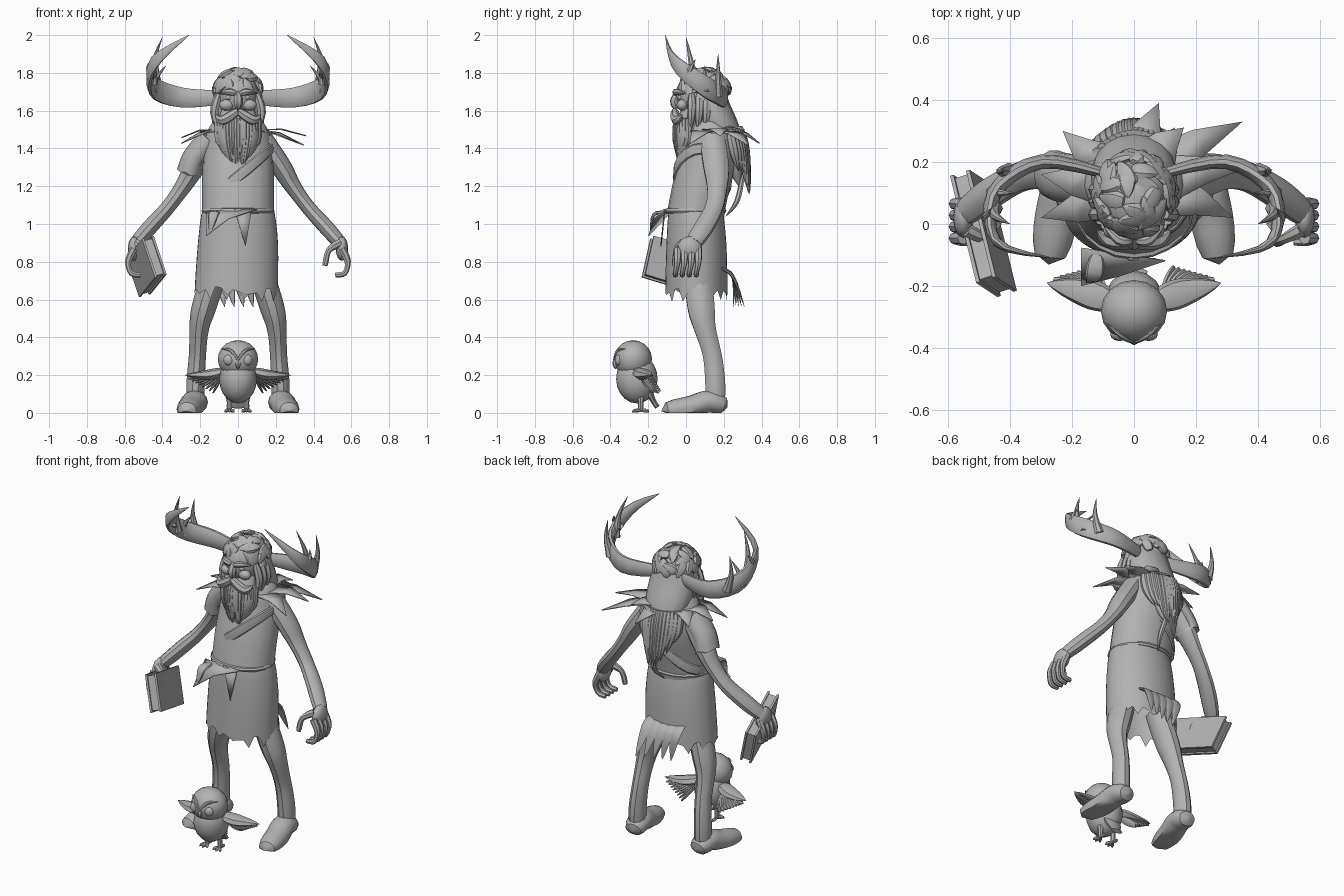
import bpy, bmesh, math, random
from mathutils import Vector, Matrix

random.seed(4)
default_cube = bpy.data.objects.get("Cube")
if default_cube:
    bpy.data.objects.remove(default_cube, do_unlink=True)

grey = bpy.data.materials.new("clay grey")
grey.use_nodes = True
grey.diffuse_color = (.45, .45, .45, 1)
grey.node_tree.nodes["Principled BSDF"].inputs["Base Color"].default_value = grey.diffuse_color

SIDES = (("left", 1), ("right", -1))
ACROSS, BACKWARD, UPWARD = Vector((1, 0, 0)), Vector((0, 1, 0)), Vector((0, 0, 1))


# Thickness rules along a part, from its start (t = 0) to its end (t = 1)
def even(t):
    return 1


def point(t):
    return 1 - t


def leaf(t):
    return math.sin(math.pi * (t * .8 + .2))


def swell(t):
    return math.sin(math.pi * (t * .7 + .15))


def blunt(t):
    return math.sqrt(1 - (t * 2 - 1) ** 4)


def limb(t):
    return 1 - t * .4 + math.sin(t * 9) * .08


def shoulders(t):
    return math.sqrt(1 - .85 * t ** 6)


def flare(t):
    return 1 - .15 * t * t


def finish(name, bm, sharp=38):
    bmesh.ops.recalc_face_normals(bm, faces=bm.faces[:])
    mesh = bpy.data.meshes.new(name)
    bm.to_mesh(mesh)
    bm.free()
    mesh.materials.append(grey)
    obj = bpy.data.objects.new(name, mesh)
    bpy.context.collection.objects.link(obj)
    bpy.ops.object.select_all(action="DESELECT")
    obj.select_set(True)
    bpy.context.view_layer.objects.active = obj
    bpy.ops.object.shade_smooth_by_angle(angle=math.radians(sharp))
    return obj


def smooth_path(points, steps):
    """Catmull-Rom curve through the points."""
    pts = [Vector(p) for p in points]
    pts = [pts[0], *pts, pts[-1]]
    curve = []
    for a, b, c, d in zip(pts, pts[1:], pts[2:], pts[3:]):
        for k in range(steps):
            t = k / steps
            curve.append(b + (c - a) * t / 2 + (a - b * 2.5 + c * 2 - d / 2) * t ** 2
                         + (b * 3 - a - c * 3 + d) / 2 * t ** 3)
    return curve + [pts[-1]]


def tube(name, points, width, depth=None, shape=leaf, sides=7, mirror=1,
         up=BACKWARD, steps=4, cap=True, ragged=0):
    """Elliptical section swept along a path, thinned by a thickness rule."""
    bm, rings, path = bmesh.new(), [], smooth_path(points, steps)
    last = len(path) - 1
    for i, centre in enumerate(path):
        tangent = (path[min(i + 1, last)] - path[max(i - 1, 0)]).normalized()
        u = tangent.cross(up).normalized()
        v = tangent.cross(u)
        scale = max(shape(i / last), .02)
        ring = []
        for k in range(sides):
            angle = math.tau * k / sides
            co = centre + (u * math.cos(angle) * width + v * math.sin(angle) * (depth or width)) * scale
            if ragged and i == 0:
                co.z += ragged * (random.random() if k % 3 else -random.random())
            ring.append(bm.verts.new((co.x * mirror, co.y, max(co.z, 0))))
        rings.append(ring)
    for low, high in zip(rings, rings[1:]):
        for k in range(sides):
            n = (k + 1) % sides
            bm.faces.new((low[k], low[n], high[n], high[k]))
    if cap:
        bm.faces.new(rings[0])
        bm.faces.new(rings[-1])
    return finish(name, bm)


def blob(name, centre, radii, segments=12):
    bm = bmesh.new()
    matrix = Matrix.Translation(centre) @ Matrix.Diagonal((*radii, 1))
    bmesh.ops.create_uvsphere(bm, u_segments=segments, v_segments=segments // 2 + 2, radius=1, matrix=matrix)
    finish(name, bm, sharp=60)


def sheet(name, *corners):
    """Thin pointed scrap of cloth."""
    bm = bmesh.new()
    bm.faces.new([bm.verts.new(c) for c in corners])
    finish(name, bm).modifiers.new("thickness", "SOLIDIFY").thickness = .006


# Tunic, skirt, waist roll and diagonal strap
tube("tunic", [(0, .05, 1.05), (0, .08, 1.2), (0, .13, 1.4), (0, .11, 1.57)],
     width=.19, depth=.15, shape=shoulders, sides=20)
tube("skirt", [(-.01, .055, .63), (0, .055, .9), (0, .05, 1.08)],
     width=.22, depth=.165, shape=flare, sides=42, cap=False, ragged=.04)
for name, height, tilt, width, depth in (("waist_roll", 1.07, 0, .014, .014),
                                         ("shoulder_strap", 1.25, .15, .008, .03)):
    turn = [math.tau * k / 20 for k in range(21)]
    tube(name, [(.18 * math.cos(a), .05 + tilt / 4 + .15 * math.sin(a), height + tilt * math.cos(a)) for a in turn],
         width, depth, shape=even, up=UPWARD, steps=1)

# Sash flaps at the front and rags hanging behind
sheet("sash_flap", (-.02, -.11, 1.08), (.07, -.11, 1.06), (.04, -.13, .88))
sheet("sash_flap", (.1, -.12, 1.08), (-.17, -.08, 1.07), (-.17, -.2, .94), (-.05, -.17, 1.03))
tube("sash_tail", [(-.12, -.1, 1.06), (-.13, -.17, 1.05), (-.15, -.19, .95)], width=.01, depth=.03, up=ACROSS)
for i in range(5):
    x = i * .05 - .1
    tube("back_rag", [(x, .18, .77), (x, .25, .72), (x + .03, .25 + i * .015, .56)],
         width=.01, depth=.035, up=ACROSS)
tube("back_strand", [(0, .3, 1.25), (.03, .27, 1.12), (0, .21, 1.04)], width=.015, up=ACROSS)

# Legs, feet, arms and hands
for side, s in SIDES:
    tube(side + "_leg", [(.12, .06, .75), (.18, .08, .56), (.205, .1, .45), (.215, .14, .3), (.225, .155, .15),
                         (.225, .155, .02)], width=.065, depth=.075, shape=limb, sides=10, mirror=s)
    tube(side + "_foot", [(.22, .22, .03), (.23, .12, .06), (.25, .02, .03), (.275, -.13, .01)],
         width=.07, depth=.06, shape=blunt, sides=14, mirror=s, up=UPWARD)
    tube(side + "_arm", [(.13, .14, 1.45), (.23, .16, 1.3), (.29, .165, 1.2), (.37, .15, 1.09), (.46, .1, .99),
                         (.54, .04, .9)], width=.055, depth=.07, shape=limb, sides=10, mirror=s)
    blob(side + "_palm", (.55 * s, .02, .87), (.033, .065, .065))
    for i in range(4):
        y = .065 - .037 * i
        tube(side + "_finger", [(.55, y, .87), (.58, y, .8), (.565, y - .01, .74), (.515, y - .01, .73)],
             width=.02, shape=limb, mirror=s)
    tube(side + "_thumb", [(.54, -.02, .9), (.48, -.05, .86), (.46, -.06, .78)],
         width=.022, shape=limb, mirror=s)
tube("sleeve", [(.26, .16, 1.27), (.23, .15, 1.35), (.15, .14, 1.45)],
     width=.065, depth=.08, shape=even, sides=14, mirror=-1, ragged=.012)

# Book tilted in the right hand: a page block between two covers
tilt = Matrix.Translation((-.485, -.03, .775))
for axis, degrees in (("Z", 18), ("Y", -14), ("X", -17)):
    tilt = tilt @ Matrix.Rotation(math.radians(degrees), 4, axis)
for name, x, size in (("book_cover", .028, (.012, .37, .22)), ("book_pages", 0, (.05, .35, .2)),
                      ("book_cover", -.028, (.012, .37, .22))):
    bm = bmesh.new()
    bmesh.ops.create_cube(bm, size=1, matrix=tilt @ Matrix.Translation((x, 0, 0)) @ Matrix.Diagonal((*size, 1)))
    finish(name, bm)

# Head and face
blob("head", (0, .08, 1.68), (.11, .135, .135), segments=16)
tube("nose", [(0, -.04, 1.7), (0, -.06, 1.65), (0, -.05, 1.61)], width=.025, shape=swell)
for side, s in SIDES:
    blob(side + "_eye", (.045 * s, -.03, 1.67), (.02, .015, .014))
    blob(side + "_cheek", (.06 * s, -.02, 1.63), (.04, .03, .03))
    blob(side + "_ear", (.115 * s, .08, 1.66), (.015, .03, .045))
    tube(side + "_brow", [(.01, -.055, 1.69), (.05, -.05, 1.7), (.1, 0, 1.69)],
         width=.018, mirror=s, up=UPWARD)
    tube(side + "_moustache", [(0, -.06, 1.6), (.08, -.05, 1.55), (.12, -.02, 1.58)],
         width=.028, mirror=s, up=UPWARD)
    for y in (.03, .07, .11):
        tube(side + "_sideburn", [(.1, y, 1.69), (.125, y, 1.59), (.1, y - .01, 1.48)], width=.024, mirror=s)

# Beard and back hair, each with a row of hanging locks
tube("beard", [(0, .04, 1.63), (0, .01, 1.5), (0, 0, 1.38), (0, -.02, 1.28)], width=.115, depth=.07, sides=16)
tube("hair", [(0, .1, 1.8), (0, .14, 1.6), (0, .23, 1.42), (0, .28, 1.2)], width=.14, depth=.1, sides=16)
for i in range(15):
    t = i / 7 - 1
    bow = t * t * .06
    drop = bow * 2 + random.uniform(-.03, .04)
    tube("beard_lock", [(t * .11, bow - .05, 1.56), (t * .1, bow - .05, 1.44), (t * .07, -.03, 1.3 + drop)],
         width=.022)
    tube("hair_lock", [(t * .12, .29 - bow, 1.5), (t * .12, .315 - bow, 1.38), (t * .08, .34 - bow, 1.17 + drop)],
         width=.026)

# Tousled curls lying over the crown of the head
skull = Matrix.Translation((0, .095, 1.69)) @ Matrix.Diagonal((.115, .125, .12, 1))
for k in range(34):
    height = random.uniform(.25, .95)
    around = math.sqrt(1 - height * height)
    out = Vector((math.cos(k * 2.4) * around, math.sin(k * 2.4) * around, height))
    sweep = out.cross(Vector((random.uniform(-1, 1), random.uniform(-1, 1), .5))).normalized() * .4
    tube("curl", [skull @ (out - sweep), skull @ (out * 1.08), skull @ (out * 1.1 + sweep)],
         width=.03, depth=.018, up=out)

# Pointed scraps of the shoulder mantle
for tip in ((-.3, .02, 1.43), (-.3, .16, 1.46), (-.23, .3, 1.46), (.08, .39, 1.43), (.16, .31, 1.5),
            (.35, .33, 1.42), (.36, .18, 1.47), (.32, .02, 1.43)):
    tip = Vector(tip)
    out = Vector((tip.x, tip.y - .13, 0)).normalized()
    across = out.cross(UPWARD) * .08
    root = Vector((0, .13, 1.5)) + out * .1
    middle = root.lerp(tip, .5) + UPWARD * .02
    sheet("mantle_scrap", root - across, middle - across * .7, tip, middle + across * .4, root + across)

# Antlers: a broad curling beam with prongs
for side, s in SIDES:
    tube(side + "_antler_beam", [(.08, .16, 1.67), (.3, .2, 1.67), (.45, .1, 1.73), (.44, -.06, 1.86), (.26, -.11, 2)],
         width=.025, depth=.058, sides=10, mirror=s, up=UPWARD)
    for base, tip in (((.45, .05, 1.74), (.4, 0, 1.99)), ((.4, .17, 1.68), (.42, .17, 1.9)),
                      ((.45, .1, 1.7), (.38, .1, 1.84)), ((.45, 0, 1.78), (.46, .05, 1.87))):
        middle = Vector(base).lerp(tip, .5) + ACROSS * .02
        tube(side + "_antler_prong", [base, middle, tip], width=.028, shape=point, mirror=s)

# Owl with spread feathered wings
blob("owl_body", (0, -.26, .18), (.1, .11, .13), segments=16)
blob("owl_head", (0, -.28, .285), (.107, .1, .1), segments=16)
tube("owl_beak", [(0, -.365, .29), (0, -.375, .26), (0, -.37, .23)], width=.016, up=ACROSS)
tube("owl_tail", [(0, -.2, .12), (0, -.17, .06), (0, -.15, .03)], width=.02, depth=.06, shape=limb, up=ACROSS)
for side, s in SIDES:
    blob(side + "_owl_eye", (.047 * s, -.355, .28), (.03, .022, .03))
    tube(side + "_owl_brow", [(0, -.38, .28), (.04, -.36, .33), (.09, -.32, .34)], width=.01, mirror=s)
    tube(side + "_owl_wing", [(.07, -.25, .22), (.16, -.22, .2), (.28, -.19, .2)],
         width=.03, depth=.05, mirror=s)
    for i in range(8):
        t = i / 7
        root = Vector((.14 - t * .05, -.23, .2 - t * .02))
        tip = Vector((.26 - t * .13, -.18 + t * .04, .18 - t * .07))
        tube(side + "_owl_feather", [root, root.lerp(tip, .5), tip], width=.008, depth=.024, shape=swell, mirror=s)
    ankle = Vector((.045, -.24, .012))
    tube(side + "_owl_leg", [ankle + UPWARD * .09, ankle], width=.02, shape=limb, mirror=s)
    for spread in (-.6, 0, .6, math.pi):
        toe = Vector((math.sin(spread), -math.cos(spread), 0)) * .045
        tube(side + "_owl_claw", [ankle, ankle + toe * .7, ankle + toe - UPWARD * .01],
             width=.01, mirror=s, up=UPWARD)
